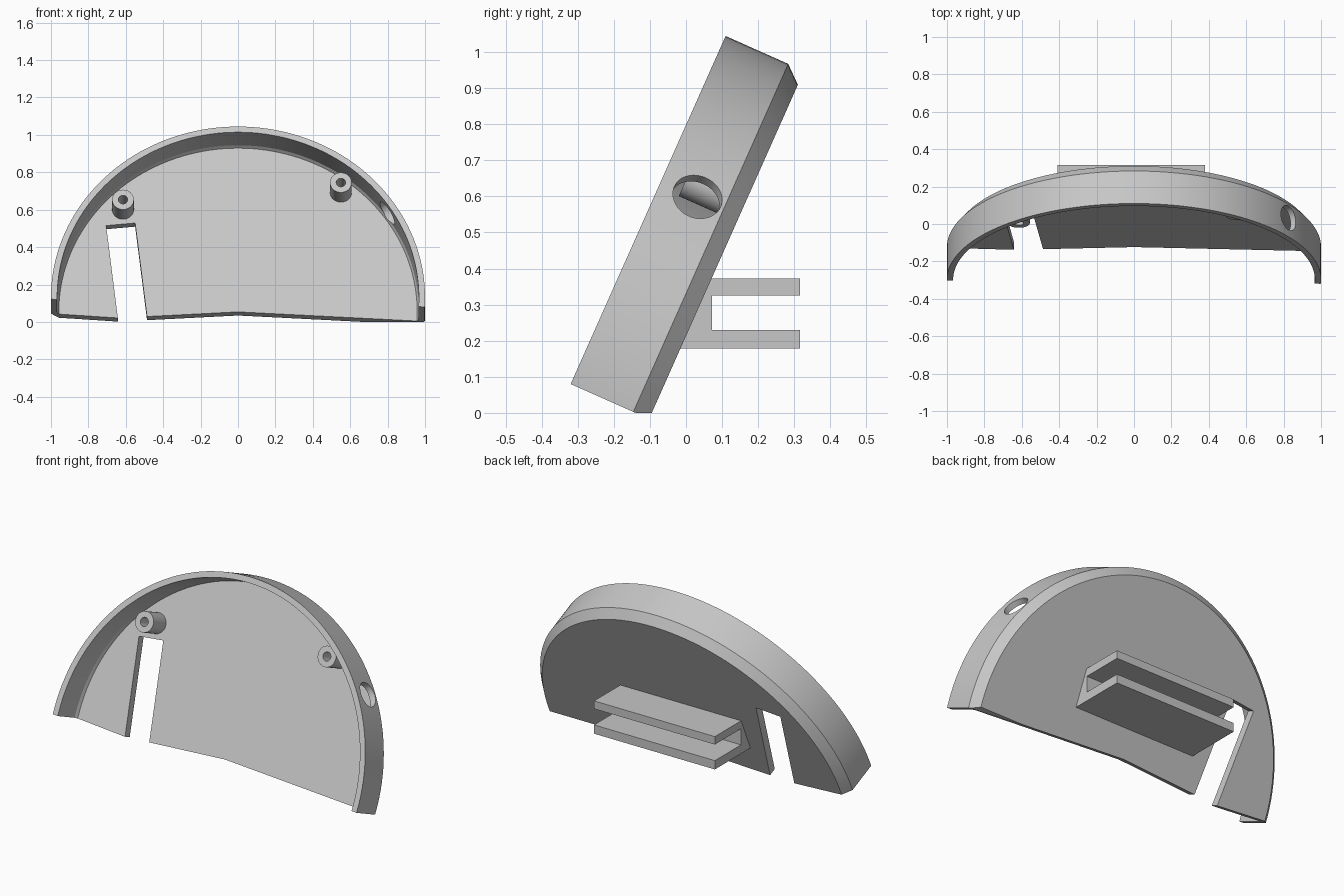
import bpy, bmesh, math
from mathutils import Matrix, Vector

if "Cube" in bpy.data.objects:
    bpy.data.objects.remove(bpy.data.objects["Cube"])

grey = bpy.data.materials.new("light_grey")
grey.diffuse_color = (0.57, 0.57, 0.57, 1)
grey.use_nodes = True
grey.node_tree.nodes["Principled BSDF"].inputs["Base Color"].default_value = grey.diffuse_color

# Tilted frame: local x = across, y = up the plate, -z = depth to the back
T = math.radians(24)
s, c = math.sin(T), math.cos(T)
TILT = Matrix(((1, 0, 0, 0), (0, s, -c, -0.297), (0, c, s, 0.131), (0, 0, 0, 1)))
# Side profile frame: local x = world y, local y = world z, local z = world x
SIDE = Matrix(((0, 0, 1, 0), (1, 0, 0, 0), (0, 1, 0, 0), (0, 0, 0, 1)))


def finish(name, bm, matrix):
    bmesh.ops.transform(bm, matrix=matrix, verts=bm.verts)
    bmesh.ops.recalc_face_normals(bm, faces=bm.faces)
    me = bpy.data.meshes.new(name)
    bm.to_mesh(me)
    bm.free()
    me.materials.append(grey)
    ob = bpy.data.objects.new(name, me)
    bpy.context.collection.objects.link(ob)
    return ob


def prism(name, pts, a, b, matrix):
    bm = bmesh.new()
    lo = [bm.verts.new((x, y, a)) for x, y in pts]
    hi = [bm.verts.new((x, y, b)) for x, y in pts]
    bm.faces.new(lo[::-1])
    bm.faces.new(hi)
    for i in range(len(pts)):
        j = (i + 1) % len(pts)
        bm.faces.new((lo[i], lo[j], hi[j], hi[i]))
    return finish(name, bm, matrix)


def lathe(name, profile, n, matrix, closed=False):
    """Revolve (radius, depth) points; open profiles get flat end caps."""
    bm = bmesh.new()
    rings = [[bm.verts.new((r * math.cos(2 * math.pi * k / n),
                            r * math.sin(2 * math.pi * k / n), -w)) for k in range(n)]
             for r, w in profile]
    for i in range(len(rings) if closed else len(rings) - 1):
        p, q = rings[i], rings[(i + 1) % len(rings)]
        for k in range(n):
            m = (k + 1) % n
            bm.faces.new((p[k], p[m], q[m], q[k]))
    if not closed:
        bm.faces.new(rings[0])
        bm.faces.new(rings[-1])
    return finish(name, bm, matrix)


def cut(ob, cutter):
    mod = ob.modifiers.new("cut", 'BOOLEAN')
    mod.operation = 'DIFFERENCE'
    mod.solver = 'EXACT'
    mod.object = cutter
    bpy.context.view_layer.objects.active = ob
    bpy.ops.object.modifier_apply(modifier=mod.name)
    bpy.data.objects.remove(cutter)


def smooth(ob):
    bpy.ops.object.select_all(action='DESELECT')
    ob.select_set(True)
    bpy.context.view_layer.objects.active = ob
    bpy.ops.object.shade_smooth_by_angle(angle=math.radians(20))


# Shell: round tray with chamfered back edge
shell = lathe("half_round_shell", [(0.958, 0.238), (1, 0.19), (1, 0), (0.967, 0),
                                   (0.967, 0.172), (0.958, 0.19)], 160, TILT)

# Shallow V-shaped bottom edge leaves a half disc
cut(shell, prism("bottom_cutter", [(-1.2, 0.004), (-1, -0.01), (-0.65, -0.035), (-0.6, -0.0336),
                                   (0, 0), (1.2, -0.067), (1.2, -1.3), (-1.2, -1.3)],
                 -0.5, 0.3, TILT))

# Slanted open slot in the plate
cut(shell, prism("slot_cutter", [(-0.705, 0.505), (-0.55, 0.52), (-0.478, -0.1), (-0.635, -0.1)],
                 -0.4, -0.1, TILT))

# Round hole through the rim
a = math.radians(34.2)
out = Vector((math.cos(a), math.sin(a), 0))
place = (TILT @ Matrix.Translation(out + Vector((0, 0, -0.11)))
         @ out.to_track_quat('Z', 'Y').to_matrix().to_4x4())
cut(shell, lathe("hole_cutter", [(0.07, -0.15), (0.07, 0.15)], 48, place))

# Level the lowest corners at the ground
cut(shell, prism("ground_cutter", [(-1, -0.5), (1, -0.5), (1, 0), (-1, 0)], -1.5, 1.5, SIDE))
smooth(shell)

# Screw bosses with bores
for name, x, u in (("left_screw_boss", -0.615, 0.60), ("right_screw_boss", 0.55, 0.70)):
    smooth(lathe(name, [(0.058, 0.062), (0.058, 0.2), (0.025, 0.2), (0.025, 0.062)], 40,
                 TILT @ Matrix.Translation((x, u, 0)), closed=True))

# Channel bracket on the back
prism("back_bracket", [(-0.03, 0.178), (0.316, 0.178), (0.316, 0.23), (0.072, 0.23),
                       (0.072, 0.325), (0.316, 0.325), (0.316, 0.372), (0.055, 0.372)],
      -0.41, 0.38, SIDE)
